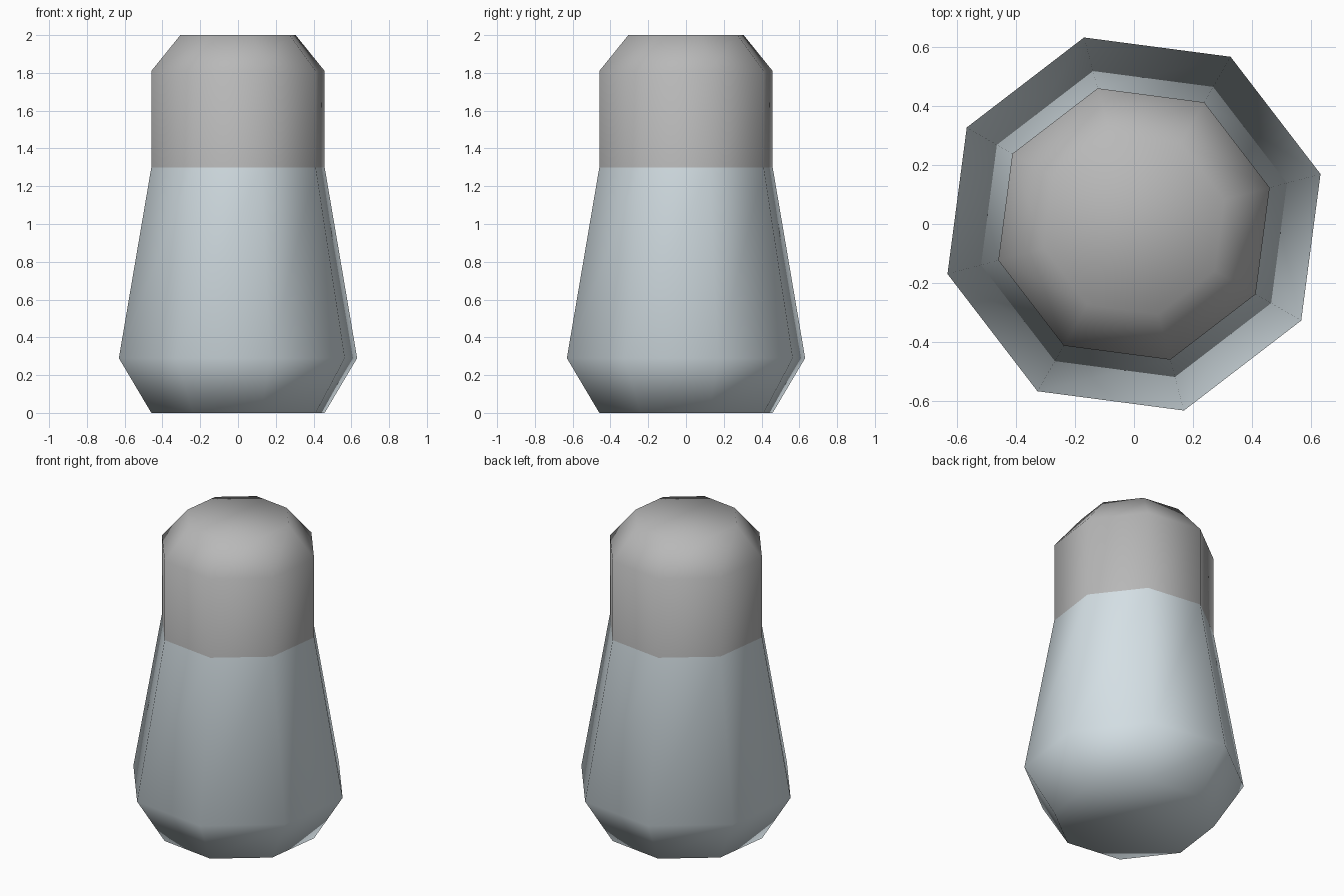
import bpy
import bmesh
from math import cos, sin, radians

cube = bpy.data.objects.get("Cube")
if cube:
    bpy.data.objects.remove(cube, do_unlink=True)


def make_material(name, colour):
    mat = bpy.data.materials.new(name)
    mat.use_nodes = True
    mat.diffuse_color = colour
    mat.node_tree.nodes["Principled BSDF"].inputs["Base Color"].default_value = colour
    return mat


pale_blue = make_material("pale_blue_glass", (0.66, 0.74, 0.78, 1))
grey = make_material("grey_cap", (0.48, 0.48, 0.48, 1))

# Turned outline as (radius, height), swept round eight sides
SIDES = 8
CAP_BASE = 1.3
PROFILE = [(0.475, 0), (0.653, 0.29), (0.475, CAP_BASE), (0.475, 1.81), (0.316, 2)]


def ring(bm, radius, height):
    angles = [radians(15 + 360 * i / SIDES) for i in range(SIDES)]
    return [bm.verts.new((radius * cos(a), radius * sin(a), height)) for a in angles]


bm = bmesh.new()
rings = [ring(bm, r, z) for r, z in PROFILE]
for low, high in zip(rings, rings[1:]):
    for i in range(SIDES):
        j = (i + 1) % SIDES
        bm.faces.new((low[i], low[j], high[j], high[i]))

# Closed base and top
bm.faces.new(reversed(rings[0]))
bm.faces.new(rings[-1])

# Cap colour above the join, smooth shading throughout
for face in bm.faces:
    face.smooth = True
    face.material_index = int(face.calc_center_median().z > CAP_BASE)

mesh = bpy.data.meshes.new("capped_bottle")
bm.to_mesh(mesh)
bm.free()
mesh.materials.append(pale_blue)
mesh.materials.append(grey)
bottle = bpy.data.objects.new("capped_bottle", mesh)
bpy.context.collection.objects.link(bottle)
